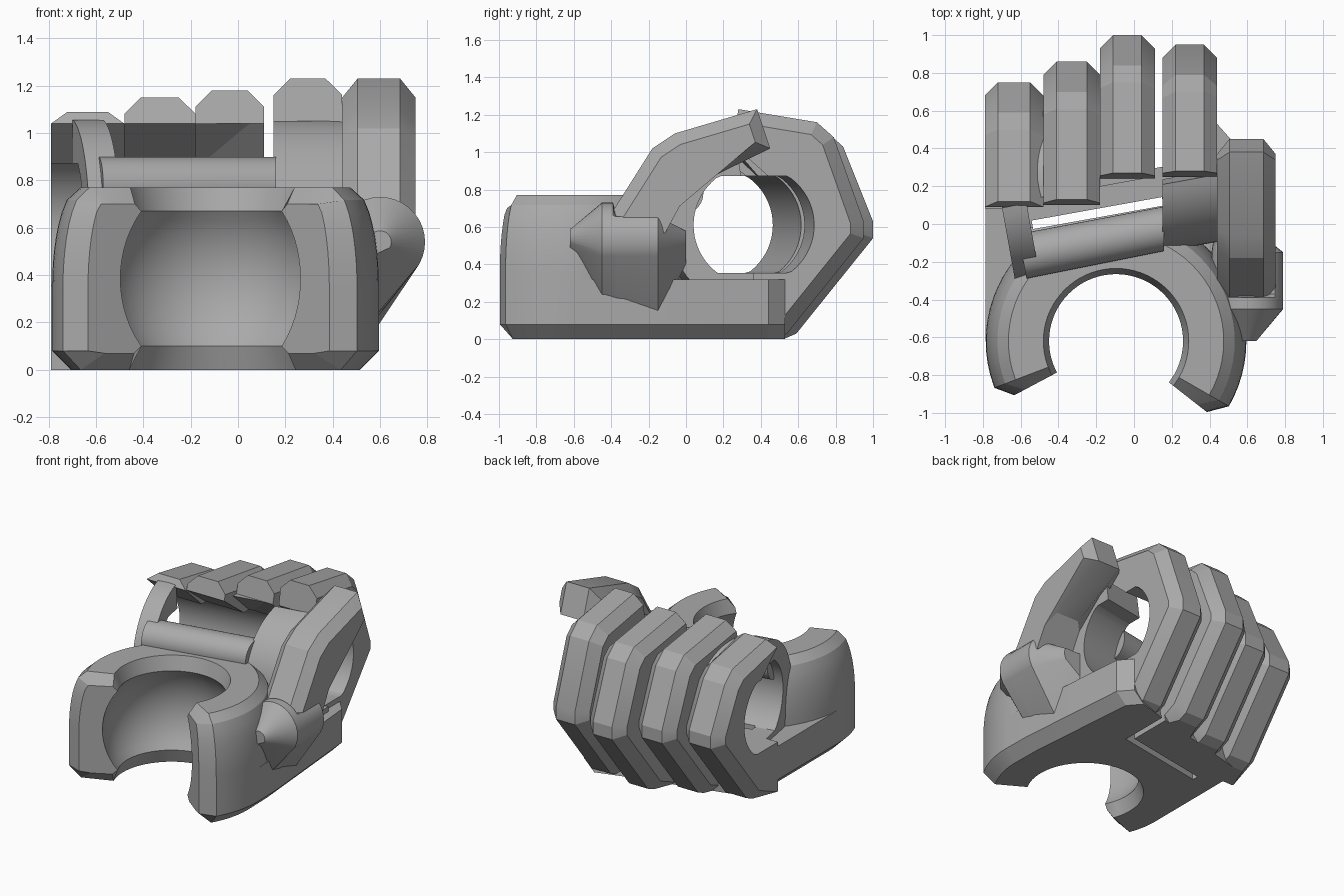
import bpy, bmesh, math
from mathutils import Vector

cube = bpy.data.objects.get("Cube")
if cube:
    bpy.data.objects.remove(cube, do_unlink=True)

grey = bpy.data.materials.new("mid_grey")
grey.use_nodes = True
grey.diffuse_color = (0.4, 0.4, 0.4, 1)
grey.node_tree.nodes["Principled BSDF"].inputs["Base Color"].default_value = grey.diffuse_color

SLOPE = 0.18          # sideways slant of the grip axis
GRIP_Z, GRIP_R, WALL_R = 0.61, 0.32, 0.45
SOCKET = Vector((-0.095, -0.62, 0))


def grip_y(x):
    return 0.276 + SLOPE * x


def finish(name, bm):
    bmesh.ops.recalc_face_normals(bm, faces=bm.faces)
    mesh = bpy.data.meshes.new(name)
    bm.to_mesh(mesh)
    bm.free()
    mesh.materials.append(grey)
    ob = bpy.data.objects.new(name, mesh)
    bpy.context.collection.objects.link(ob)
    return ob


def loft(name, rings, chamfer=0, edges=()):
    """Skin closed rings, cap both ends, chamfer chosen cap edges."""
    bm = bmesh.new()
    rows = [[bm.verts.new(p) for p in ring] for ring in rings]
    n = len(rows[0])
    for a, b in zip(rows, rows[1:]):
        for i in range(n):
            j = (i + 1) % n
            bm.faces.new((a[i], a[j], b[j], b[i]))
    bm.faces.new(rows[0][::-1])
    bm.faces.new(rows[-1])
    if chamfer:
        picked = [bm.edges.get((row[i], row[(i + 1) % n]))
                  for row in (rows[0], rows[-1]) for i in edges]
        bmesh.ops.bevel(bm, geom=picked, offset=chamfer, segments=1, affect='EDGES')
    return finish(name, bm)


def prism(name, outline, x0, x1, chamfer=0, edges=()):
    return loft(name, [[(x, y, z) for y, z in outline] for x in (x0, x1)], chamfer, edges)


def circle(r, n=64, a0=0, a1=360):
    steps = n if a1 - a0 == 360 else n + 1
    return [(r * math.cos(math.radians(a0 + (a1 - a0) * i / n)),
             r * math.sin(math.radians(a0 + (a1 - a0) * i / n))) for i in range(steps)]


def flatten(outline):
    """Flat floor and ceiling of the grip tunnel."""
    return [(y, max(-0.255, min(0.262, z))) for y, z in outline]


def slanted(outline, u, square=True):
    """Place an outline around the grip axis, optionally square to it."""
    return [(u - (SLOPE * dy if square else 0), grip_y(u) + dy, GRIP_Z + dz)
            for dy, dz in outline]


def cut(ob, *cutters):
    bpy.context.view_layer.objects.active = ob
    for c in cutters:
        mod = ob.modifiers.new("cut", 'BOOLEAN')
        mod.operation, mod.solver, mod.object = 'DIFFERENCE', 'EXACT', c
        bpy.ops.object.modifier_apply(modifier=mod.name)


def around_socket(r, z):
    return [SOCKET + Vector((x, y, z)) for x, y in circle(r)]


# Spherical bore profile of the wrist socket
bore = [(math.sqrt(0.455 ** 2 - (z - 0.385) ** 2), z)
        for z in [0.1 + 0.57 * i / 14 for i in range(15)]]

# Cutters: grip tunnel, floor slits, socket clearance
grip_cutter = loft("grip_cutter", [slanted(flatten(circle(GRIP_R)), u) for u in (-1.2, 1.2)])
slit = [(-0.2, -1), (-0.155, -1), (-0.155, 0), (-0.2, 0)]
cross_slit = loft("cross_slit_cutter", [slanted(slit, u) for u in (-0.57, 0.12)])
long_slit = prism("long_slit_cutter", [(0.1, -0.2), (1.2, -0.2), (1.2, 0.7), (0.1, 0.7)], 0.11, 0.15)
socket_cutter = loft("socket_cutter", [around_socket(0.5, z) for z in (-0.1, 1)])
bore_cutter = loft("bore_cutter", [around_socket(r + 0.008, z) for r, z in bore])
cutters = [grip_cutter, cross_slit, long_slit, socket_cutter, bore_cutter]
parts = []

# Wrist socket: open ring with a domed outside and chamfered ends
dome = [(0.57 + 0.12 * math.sqrt(1 - (i / 8) ** 2), 0.35 + 0.42 * i / 8) for i in range(9)]
section = [(0.39, 0)] + bore + [(0.385, 0.77)] + dome[::-1] + [(0.69, 0.08), (0.61, 0)]
tip = [(r - 0.08 if r > 0.5 else r, min(max(z, 0.07), 0.70)) for r, z in section]
start, end = -38, 208
angles = [start, start + 8] + list(range(-25, 200, 5)) + [end - 7, end]
rings = []
for a in angles:
    t = math.radians(a)
    prof = tip if a in (start, end) else section
    rings.append([SOCKET + Vector((r * math.cos(t), r * math.sin(t), z)) for r, z in prof])
wrist_socket = loft("wrist_socket", rings)
cut(wrist_socket, grip_cutter, cross_slit)
parts.append(wrist_socket)

# Palm floor with chamfered underside
floor_plan = [(-0.785, -0.62), (0.595, -0.62), (0.59, -0.4), (0.52, 0.44), (0.44, 0.53),
              (0.2, 0.46), (-0.6, 0.3), (-0.785, 0.25)]
palm_floor = loft("palm_floor", [[(x - math.copysign(inset, x), y, z) for x, y in floor_plan]
                                 for inset, z in ((0.08, 0), (0, 0.08), (0, 0.32))])
cut(palm_floor, socket_cutter, grip_cutter, cross_slit, long_slit)
parts.append(palm_floor)


# Curved palm wall and its two taller ends
def arc_wall(name, top, u0, u1, square0, square1):
    outline = circle(WALL_R, 32, top, 270) + flatten(circle(GRIP_R, 32, top, 270))[::-1]
    ob = loft(name, [slanted(outline, u0, square0), slanted(outline, u1, square1)])
    cut(ob, cross_slit, bore_cutter)
    parts.append(ob)


arc_wall("palm_wall", 152, -0.65, 0.16, True, False)
arc_wall("palm_end_outer", 98, -0.71, -0.58, True, True)
arc_wall("palm_end_inner", 102, 0.15, 0.47, False, False)

# Rounded bar along the top of the palm wall
bar = [(y - 0.33, z + 0.172) for y, z in circle(0.118, 40)]
parts.append(loft("palm_bar", [slanted(bar, -0.65), slanted(bar, 0.16, False)]))

# Lining that joins the fingers around the tunnel
lining = ([(-0.045, 0.43)] + circle(0.43, 30, 90, -80)
          + flatten(circle(GRIP_R, 30, -80, 65)))
parts.append(loft("finger_lining", [slanted(lining, -0.54), slanted(lining, 0.11, False)]))

# Curled fingers: x range, fingertip y, furthest y, top z
fingers = {
    "little_finger": (-0.79, -0.48, 0.09, 0.75, 1.09),
    "ring_finger": (-0.48, -0.18, 0.10, 0.86, 1.15),
    "middle_finger": (-0.18, 0.11, 0.24, 1.00, 1.18),
    "index_finger": (0.15, 0.44, 0.25, 0.95, 1.23),
}
for name, (x0, x1, tip_y, far, top) in fingers.items():
    cy = grip_y((x0 + x1) / 2)
    outline = [(cy - 0.08, 0), (far - 0.48, 0), (far - 0.41, 0.03), (far, 0.54), (far, 0.63),
               (far - 0.16, top - 0.15), (far - 0.25, top - 0.07), (tip_y + 0.03, top),
               (tip_y, 1.04), (cy + 0.135, 0.85), (cy, 0.36), (cy - 0.08, 0.355)]
    finger = prism(name, outline, x0, x1, 0.07, range(1, 7))
    cut(finger, grip_cutter)
    parts.append(finger)

# Thumb: bent bar on a tapered root
thumb_outline = [(-0.42, 0.64), (-0.18, 1.02), (-0.06, 1.1), (0.38, 1.23), (0.45, 1.02),
                 (0.02, 0.81), (-0.11, 0.57), (-0.3, 0.5)]
parts.append(prism("thumb", thumb_outline, 0.44, 0.75, 0.065, range(0, 5)))


def teardrop(y, scale, drop, ceiling=1, cx=0.6):
    pts = [(cx + scale * x, y, min(ceiling, 0.54 + scale * z))
           for x, z in circle(0.19, 24, -30, 210)]
    return pts + [(cx - 0.1, y, drop), (cx - 0.06, y, drop)]


parts.append(loft("thumb_root", [
    teardrop(-0.62, 0.25, 0.47), teardrop(-0.45, 1, 0.18), teardrop(-0.39, 1, 0.165),
    teardrop(-0.37, 1, 0.16, 0.655), teardrop(-0.15, 1, 0.11, 0.655),
    teardrop(0, 0.45, 0.4, 0.58, 0.52)]))

# Smooth the curves, keep hard edges
for ob in parts:
    bpy.ops.object.select_all(action='DESELECT')
    ob.select_set(True)
    bpy.context.view_layer.objects.active = ob
    bpy.ops.object.shade_smooth_by_angle(angle=math.radians(20))
for c in cutters:
    c.hide_render = True
    c.hide_viewport = True
